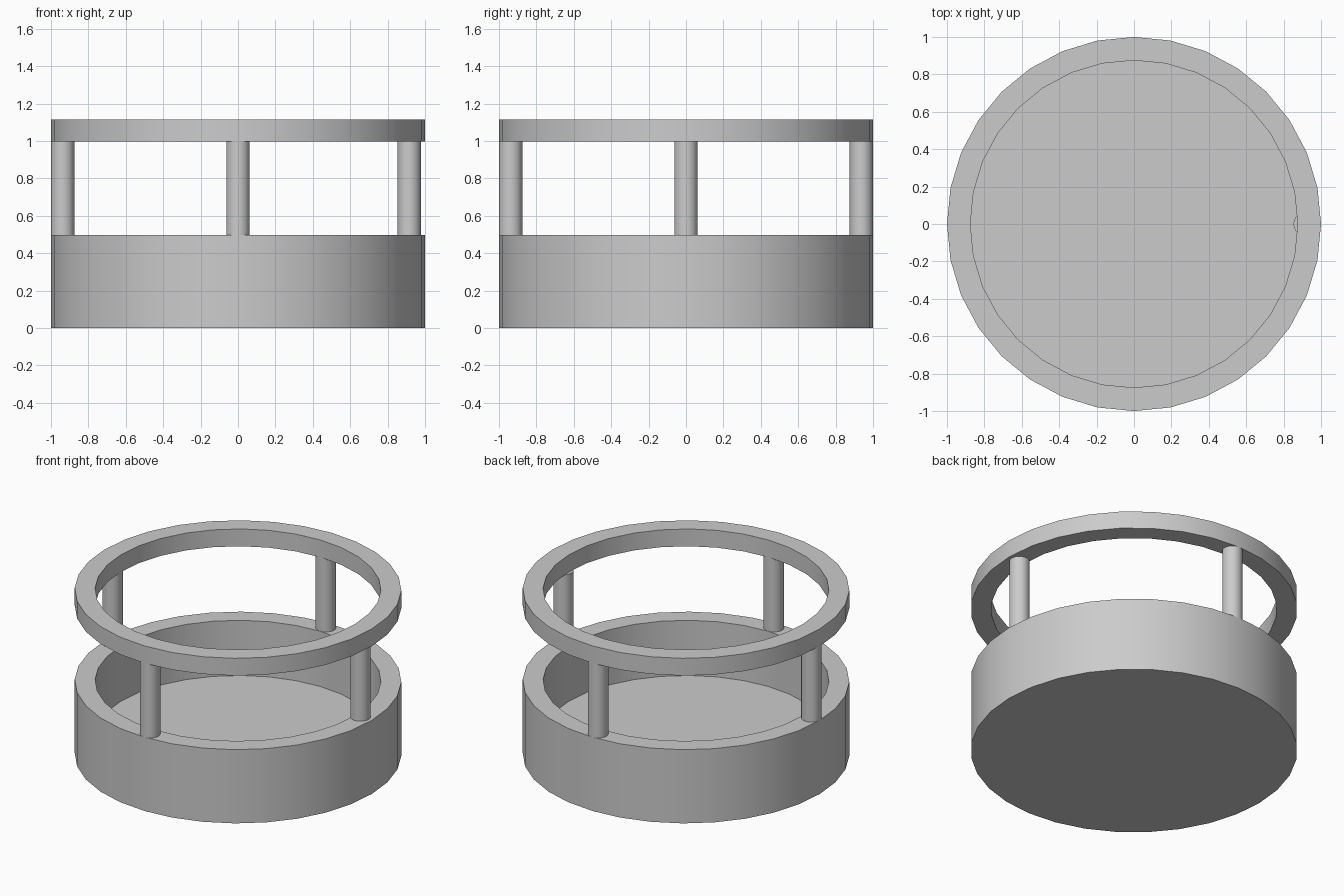
import bpy, bmesh, math

old = bpy.data.objects.get("Cube")
if old:
    bpy.data.objects.remove(old)

SIDES = 32
OUTER, INNER = 1.0, 0.875
FLOOR, BASE_TOP, RING_LOW, RING_TOP = 0.125, 0.498, 0.998, 1.115
POST_R = 0.0625

grey = bpy.data.materials.new("plain_grey")
grey.use_nodes = True
colour = (0.6, 0.6, 0.6, 1)
grey.diffuse_color = colour
grey.node_tree.nodes["Principled BSDF"].inputs["Base Color"].default_value = colour


def lathe(name, profile, closed=False, location=(0, 0, 0)):
    """Revolve a (radius, z) profile around z; radius 0 becomes a pole."""
    bm = bmesh.new()
    verts = [bm.verts.new((r, 0, z)) for r, z in profile]
    pairs = list(zip(verts, verts[1:]))
    if closed:
        pairs.append((verts[-1], verts[0]))
    edges = [bm.edges.new(p) for p in pairs]
    bmesh.ops.spin(bm, geom=verts + edges, cent=(0, 0, 0), axis=(0, 0, 1),
                   angle=math.tau, steps=SIDES, use_duplicate=False)
    bmesh.ops.remove_doubles(bm, verts=bm.verts, dist=0.0001)
    bmesh.ops.recalc_face_normals(bm, faces=bm.faces)
    mesh = bpy.data.meshes.new(name)
    bm.to_mesh(mesh)
    bm.free()
    mesh.materials.append(grey)
    obj = bpy.data.objects.new(name, mesh)
    obj.location = location
    bpy.context.collection.objects.link(obj)
    bpy.ops.object.select_all(action='DESELECT')
    obj.select_set(True)
    bpy.context.view_layer.objects.active = obj
    bpy.ops.object.shade_smooth_by_angle(angle=math.radians(30))
    return obj


# Open tub with a thick wall and floor
lathe("base_tub", [(0, 0), (OUTER, 0), (OUTER, BASE_TOP),
                   (INNER, BASE_TOP), (INNER, FLOOR), (0, FLOOR)])

# Raised ring of the same wall thickness
lathe("top_ring", [(OUTER, RING_LOW), (OUTER, RING_TOP),
                   (INNER, RING_TOP), (INNER, RING_LOW)], closed=True)

# Four round posts; the left one sits slightly inward
mid = (OUTER + INNER) / 2
posts = {"front_post": (0, -mid), "back_post": (0, mid),
         "right_post": (-mid, 0), "left_post": (mid - 0.022, 0)}
for name, (x, y) in posts.items():
    lathe(name, [(0, BASE_TOP), (POST_R, BASE_TOP),
                 (POST_R, RING_LOW), (0, RING_LOW)], location=(x, y, 0))
